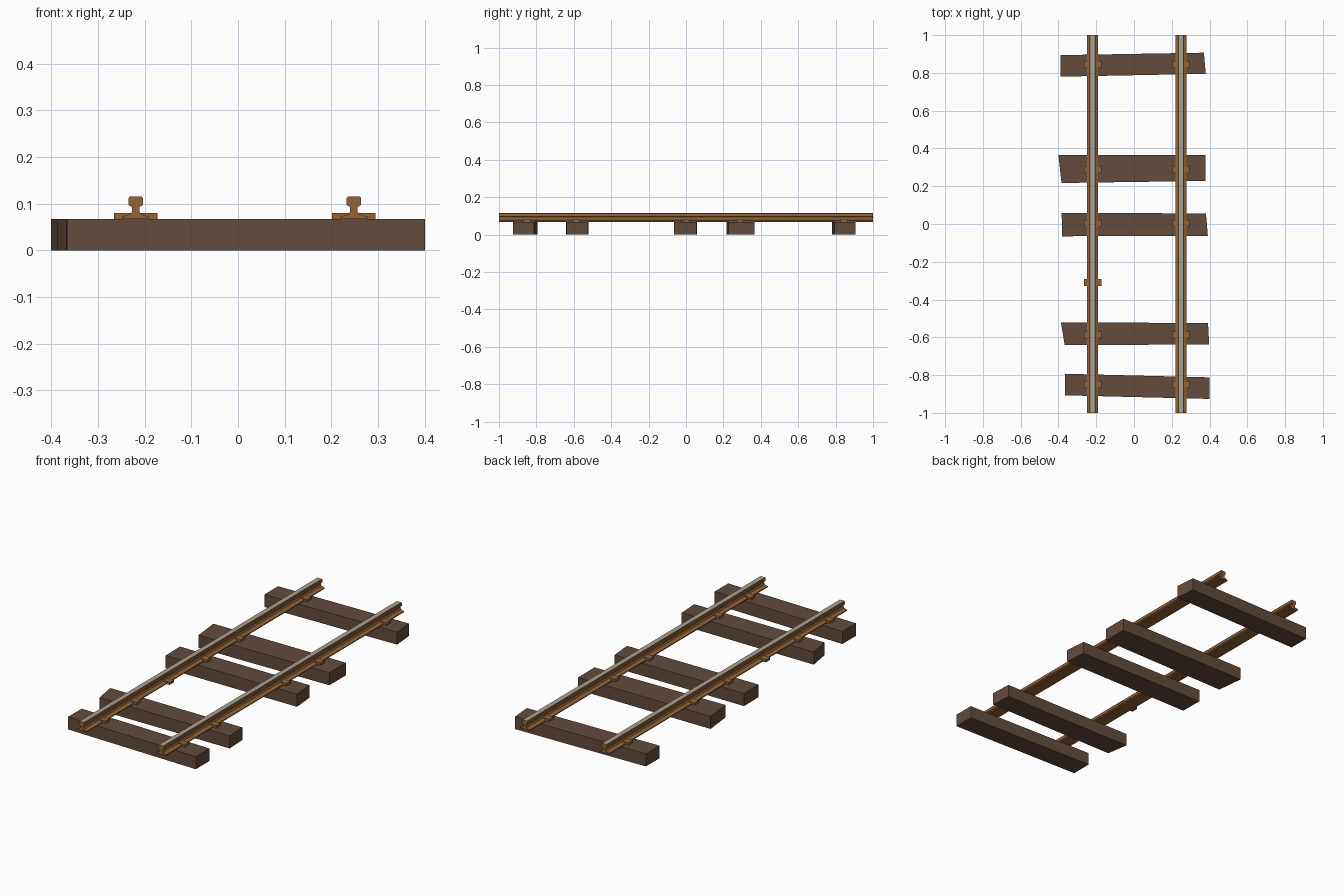
import bpy

cube = bpy.data.objects.get("Cube")
if cube:
    bpy.data.objects.remove(cube, do_unlink=True)


def material(name, rgb):
    m = bpy.data.materials.new(name)
    m.use_nodes = True
    m.diffuse_color = (*rgb, 1)
    m.node_tree.nodes["Principled BSDF"].inputs["Base Color"].default_value = (*rgb, 1)
    return m


wood = material("dark wood", (0.122, 0.072, 0.047))
rust = material("rusty iron", (0.292, 0.125, 0.036))
steel = material("worn steel", (0.40, 0.36, 0.29))


def prism(name, outline, place, start, end, mats):
    """Extrude a counter-clockwise outline; place(u, v, w) maps it into space."""
    n = len(outline)
    verts = [place(u, v, w) for w in (start, end) for u, v in outline]
    faces = [tuple(reversed(range(n))), tuple(range(n, 2 * n))]
    faces += [(i, (i + 1) % n, n + (i + 1) % n, n + i) for i in range(n)]
    mesh = bpy.data.meshes.new(name)
    mesh.from_pydata(verts, [], faces)
    for m in mats:
        mesh.materials.append(m)
    obj = bpy.data.objects.new(name, mesh)
    bpy.context.collection.objects.link(obj)
    return obj


# Uneven wooden sleepers, each a plan outline raised to the rail foot
DECK = 0.067
plans = [
    [(-0.365, -0.907), (0.4, -0.926), (0.4, -0.812), (-0.365, -0.793)],
    [(-0.367, -0.641), (0.398, -0.638), (0.392, -0.524), (-0.387, -0.521)],
    [(-0.381, -0.065), (0.391, -0.063), (0.381, 0.056), (-0.383, 0.059)],
    [(-0.384, 0.217), (0.378, 0.228), (0.378, 0.366), (-0.4, 0.365)],
    [(-0.39, 0.78), (0.38, 0.795), (0.37, 0.907), (-0.39, 0.894)],
]
for i, plan in enumerate(plans):
    prism(f"sleeper_{i + 1}", plan, lambda u, v, w: (u, v, w), 0, DECK, [wood])

# Rail cross-section: half profile from foot to head, mirrored
half = [(0.029, DECK), (0.029, 0.072), (0.011, 0.078), (0.008, 0.083),
        (0.008, 0.093), (0.0155, 0.097), (0.0155, 0.112), (0.013, 0.115)]
profile = half + [(-u, v) for u, v in reversed(half)]

clip_rows = [-0.85, -0.587, 0.002, 0.288, 0.845]
rails = {"right": (-0.219, clip_rows + [-0.31]), "left": (0.248, clip_rows)}
for side, (cx, rows) in rails.items():
    # Lay the section along y, keeping the winding outward
    rail = prism(f"{side}_rail", profile, lambda u, v, w: (cx + u, -w, v), -1, 1, [rust, steel])
    for face in rail.data.polygons:
        face.material_index = int(face.normal.z > 0.95 and face.center.z > 0.11)

    # Flat clips holding the rail foot
    for i, y in enumerate(rows):
        box = [(cx - 0.0465, y - 0.018), (cx + 0.0465, y - 0.018),
               (cx + 0.0465, y + 0.018), (cx - 0.0465, y + 0.018)]
        prism(f"{side}_rail_clip_{i + 1}", box, lambda u, v, w: (u, v, w), DECK, 0.08, [rust])
